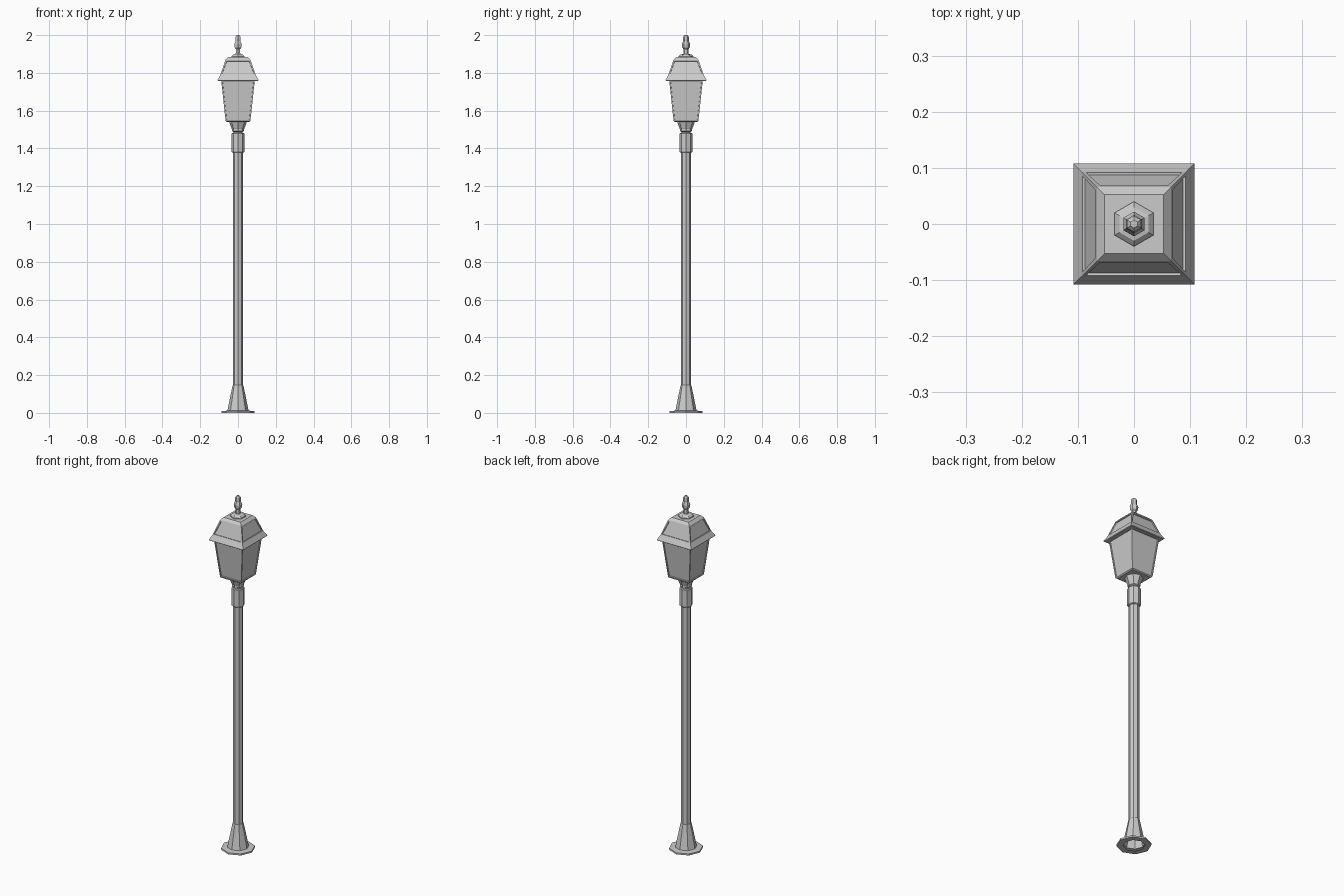
import bpy, bmesh, math

if "Cube" in bpy.data.objects:
    bpy.data.objects.remove(bpy.data.objects["Cube"])


def lathe(name, profile, sides, turn=0.0, caps=(True, True), panels=None):
    """Spin a (radius, z) profile into a flat-sided solid.
    panels = (segment index, frame width, recess) insets the faces of one band."""
    bm = bmesh.new()
    rings = []
    for r, z in profile:
        rings.append([bm.verts.new((r * math.cos(turn + 2 * math.pi * i / sides),
                                    r * math.sin(turn + 2 * math.pi * i / sides), z))
                      for i in range(sides)])
    bands = []
    for a, b in zip(rings, rings[1:]):
        bands.append([bm.faces.new((a[i], a[(i + 1) % sides], b[(i + 1) % sides], b[i]))
                      for i in range(sides)])
    if caps[0]:
        bm.faces.new(rings[0][::-1])
    if caps[1]:
        bm.faces.new(rings[-1])
    bm.normal_update()
    if panels:
        k, width, recess = panels
        bmesh.ops.inset_individual(bm, faces=bands[k], thickness=width, depth=0)
        bm.normal_update()
        bmesh.ops.inset_individual(bm, faces=bands[k], thickness=0.001, depth=-recess)
    mesh = bpy.data.meshes.new(name)
    bm.to_mesh(mesh)
    bm.free()
    obj = bpy.data.objects.new(name, mesh)
    bpy.context.collection.objects.link(obj)
    return obj


def square(name, profile, **kw):
    """Four-sided version; the profile gives half widths."""
    return lathe(name, [(h * math.sqrt(2), z) for h, z in profile], 4, math.pi / 4, **kw)


# Hollow flared foot with octagonal flange
lathe("foot", [(0.055, 0), (0.088, 0), (0.088, 0.009), (0.056, 0.012),
               (0.029, 0.145), (0.026, 0.148)], 8, caps=(False, False))

# Post, collar and the neck that carries the lantern
lathe("post", [(0.027, 0.14), (0.027, 1.39)], 8)
lathe("collar", [(0.03, 1.378), (0.034, 1.382), (0.034, 1.478), (0.03, 1.482)], 8)
lathe("neck", [(0.025, 1.48), (0.025, 1.488), (0.032, 1.492), (0.032, 1.502),
               (0.035, 1.508), (0.045, 1.535), (0.046, 1.546)], 8)

# Tapered lantern body with framed glass on each side
square("lantern_body", [(0.06, 1.541), (0.066, 1.546), (0.089, 1.762)],
       panels=(1, 0.009, 0.004))

# Roof: flared eave, recessed panels, bevelled top
square("roof", [(0.104, 1.757), (0.108, 1.76), (0.107, 1.765), (0.094, 1.788),
                (0.066, 1.87), (0.053, 1.883)], panels=(3, 0.01, 0.005))

# Hexagonal finial
lathe("finial", [(0.040, 1.88), (0.040, 1.888), (0.030, 1.897), (0.014, 1.900),
                 (0.013, 1.926), (0.020, 1.934), (0.022, 1.952), (0.015, 1.969),
                 (0.016, 1.978), (0.014, 1.993), (0.007, 2.0)], 6, math.pi / 2)
